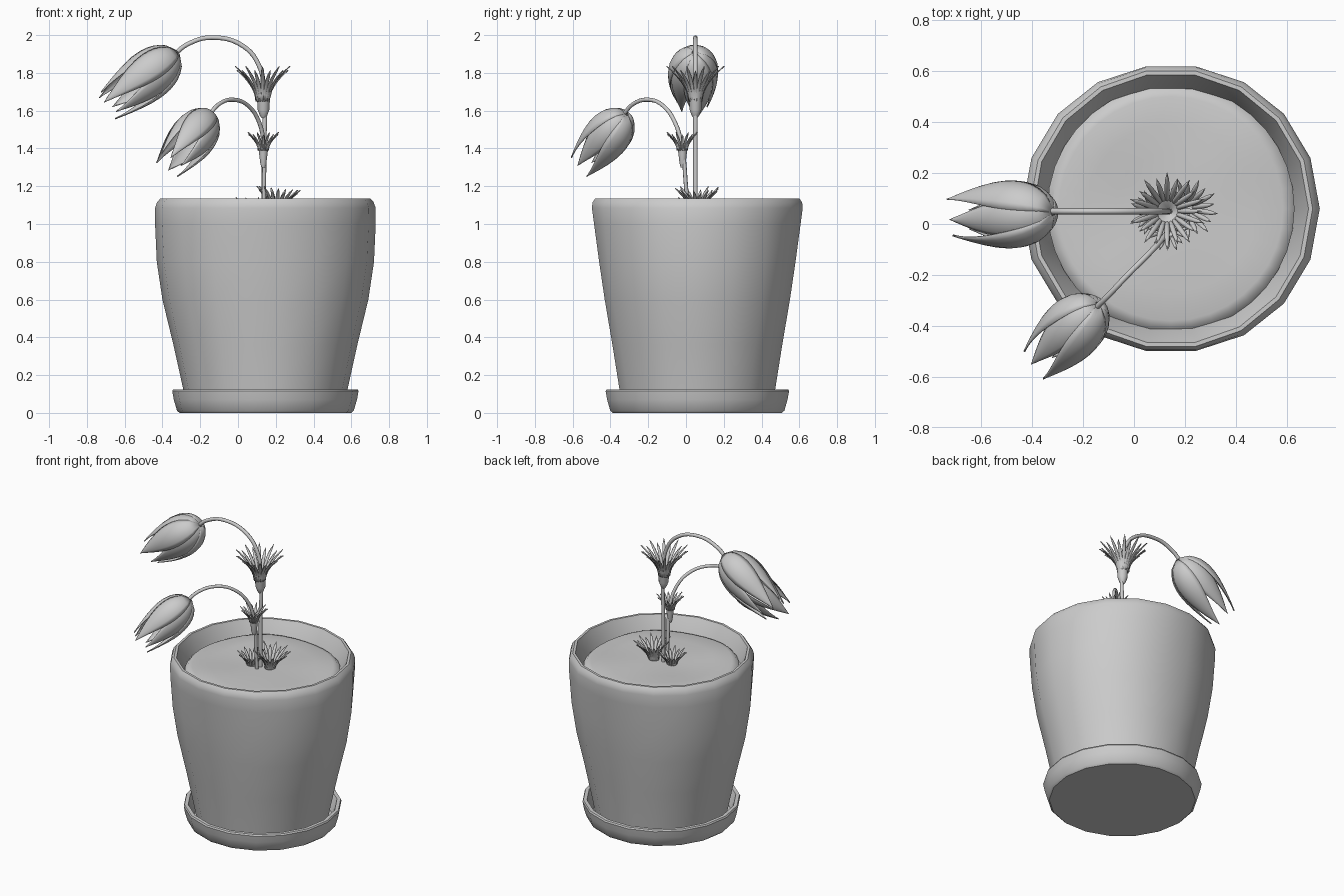
import bpy, bmesh, math
from math import sin, cos, pi, radians
from mathutils import Vector, Matrix

cube = bpy.data.objects.get("Cube")
if cube:
    bpy.data.objects.remove(cube)

# One plain clay grey for everything
clay = bpy.data.materials.new("clay_grey")
clay.use_nodes = True
GREY = (0.6, 0.6, 0.6, 1)
clay.diffuse_color = GREY
clay.node_tree.nodes["Principled BSDF"].inputs["Base Color"].default_value = GREY

POT = Vector((0.145, 0.06, 0))


def finish(name, bm, matrix, angle=35, solid=True):
    """Clean up a bmesh, shade it and link it as a named object."""
    bmesh.ops.remove_doubles(bm, verts=bm.verts, dist=0.0002)
    if solid:
        bmesh.ops.recalc_face_normals(bm, faces=bm.faces)
    mesh = bpy.data.meshes.new(name)
    bm.to_mesh(mesh)
    bm.free()
    mesh.shade_smooth()
    mesh.set_sharp_from_angle(angle=radians(angle))
    mesh.materials.append(clay)
    obj = bpy.data.objects.new(name, mesh)
    obj.matrix_world = matrix
    bpy.context.collection.objects.link(obj)
    return obj


def add_grid(bm, rows, loop=False):
    """Skin rows of points with quads."""
    verts = [[bm.verts.new(p) for p in row] for row in rows]
    n = len(rows[0])
    for a, b in zip(verts, verts[1:]):
        for j in range(n if loop else n - 1):
            k = (j + 1) % n
            bm.faces.new((a[j], a[k], b[k], b[j]))


def lathe(name, profile, matrix, sides=18, bulge=None, wave=None):
    """Spin (radius, height) pairs round z, with optional bulge and waves."""
    rows = []
    for r, z in profile:
        row = []
        for i in range(sides):
            a = 2 * pi * i / sides
            s = r + (bulge(z) * abs(cos(a)) if bulge and r else 0)
            x, y = s * cos(a), s * sin(a)
            row.append((x, y, z + (wave(x, y) if wave else 0)))
        rows.append(row)
    bm = bmesh.new()
    add_grid(bm, rows, loop=True)
    return finish(name, bm, matrix)


def interp(points, t):
    """Smoothly read a value from (position, value) pairs."""
    for (a, va), (b, vb) in zip(points, points[1:]):
        if t <= b:
            return va + (vb - va) * (t - a) / (b - a)
    return points[-1][1]


def aim(position, axis):
    return Matrix.Translation(position) @ Vector(axis).to_track_quat('Z', 'Y').to_matrix().to_4x4()


def thicken(obj, amount):
    mod = obj.modifiers.new("thickness", 'SOLIDIFY')
    mod.thickness = amount
    mod.offset = 0


def fan(name, position, height, spread, count, base=0.025, width=0.012, axis=(0, 0, 1)):
    """Ring of slim leaves flaring up and out."""
    bm = bmesh.new()
    for i in range(count):
        a = 2 * pi * i / count
        out, side = Vector((cos(a), sin(a), 0)), Vector((-sin(a), cos(a), 0))
        size = 1 if i % 2 else 0.88
        rows = []
        for k in range(8):
            t = k / 7
            r = base + (spread * size - base) * t ** 1.6
            half = width * (0.45 + 0.8 * t) * (1 - t ** 4)
            mid = out * r + Vector((0, 0, height * size * t ** 0.85))
            rows.append([mid + side * half * v + out * 0.004 * abs(v) for v in (-1, 0, 1)])
        add_grid(bm, rows)
    thicken(finish(name, bm, aim(position, axis), 60, False), 0.004)


def flower(name, position, axis, length, radius, spin):
    """Drooping bud of six overlapping pointed petals."""
    bowl = [(0, 0.1), (0.04, 0.45), (0.1, 0.67), (0.2, 0.88), (0.3, 0.98), (0.42, 1.02),
            (0.55, 0.99), (0.7, 0.9), (0.85, 0.78), (1, 0.64)]
    bm = bmesh.new()
    for i in range(6):
        inner = i % 2
        reach = length * (0.95 if inner else 1)
        rows = []
        for k in range(17):
            u = k / 16
            half = radians(42) * (1 - u ** 2.2)
            row = []
            for j in range(7):
                v = j / 3 - 1
                a = spin + i * pi / 3 + v * half
                r = radius * interp(bowl, u) * (0.93 if inner else 1) * (1 - 0.05 * v * v)
                row.append((r * cos(a), r * sin(a), reach * u))
            rows.append(row)
        add_grid(bm, rows)
    thicken(finish(name, bm, aim(position, axis), 60, False), 0.004)


def stem(name, points, radius):
    curve = bpy.data.curves.new(name, 'CURVE')
    curve.dimensions = '3D'
    curve.bevel_depth = radius
    curve.bevel_resolution = 2
    curve.resolution_u = 6
    curve.use_fill_caps = True
    spline = curve.splines.new('BEZIER')
    spline.bezier_points.add(len(points) - 1)
    for bp, p in zip(spline.bezier_points, points):
        bp.co = p
        bp.handle_left_type = bp.handle_right_type = 'AUTO'
    curve.materials.append(clay)
    bpy.context.collection.objects.link(bpy.data.objects.new(name, curve))


# Saucer
place = Matrix.Translation(POT)
lathe("saucer", [(0, 0), (0.455, 0), (0.468, 0.012), (0.485, 0.07), (0.493, 0.115), (0.488, 0.125),
                 (0.465, 0.125), (0.455, 0.1), (0.43, 0.035), (0, 0.035)], place)

# Pot: straight taper front to back, fuller towards the sides
fullness = [(0.035, 0.015), (0.13, 0.02), (0.35, 0.036), (0.6, 0.057), (0.8, 0.057),
            (1, 0.035), (1.09, 0.02), (1.13, 0.008)]
lathe("pot", [(0, 0.035), (0.402, 0.035), (0.416, 0.13), (0.45, 0.36), (0.488, 0.6), (0.518, 0.8),
              (0.549, 1.0), (0.563, 1.085), (0.561, 1.115), (0.548, 1.135), (0.532, 1.135),
              (0.52, 1.115), (0.475, 1.04), (0.44, 0.95), (0, 0.95)],
      place, bulge=lambda z: interp(fullness, z))

# Soil with gentle waves
lathe("soil", [(0.485, 1.03), (0.465, 1.053), (0.44, 1.06), (0.33, 1.063), (0.22, 1.06), (0.11, 1.053), (0, 1.05)],
      place, sides=36, wave=lambda x, y: 0.008 * sin(9 * x + 1) * cos(8 * y))

# Tall stem, its leaf collar and flower
stem("tall_stem", [(0.137, 0.05, 1.03), (0.137, 0.05, 1.35), (0.137, 0.05, 1.7), (0.115, 0.05, 1.83),
                   (0.03, 0.05, 1.94), (-0.14, 0.05, 1.987), (-0.27, 0.05, 1.95), (-0.335, 0.05, 1.9)], 0.012)
lathe("tall_collar_cup", [(0.01, 1.56), (0.02, 1.575), (0.031, 1.605), (0.034, 1.66), (0.045, 1.7),
                          (0.03, 1.69), (0.01, 1.67)], Matrix.Translation((0.135, 0.05, 0)), 12)
fan("tall_collar_leaves", (0.13, 0.05, 1.65), 0.185, 0.15, 20, base=0.032)
flower("tall_flower", (-0.318, 0.045, 1.908), (-0.8, -0.02, -0.6), 0.475, 0.134, 0.3)

# Short stem, its leaf collar and flower
stem("short_stem", [(0.137, 0.012, 1.03), (0.137, 0.0, 1.2), (0.137, -0.02, 1.4), (0.115, -0.055, 1.53),
                    (0.055, -0.12, 1.625), (-0.025, -0.2, 1.658), (-0.1, -0.28, 1.635),
                    (-0.155, -0.335, 1.575)], 0.011)
lathe("short_collar_cup", [(0.01, 1.3), (0.016, 1.32), (0.022, 1.37), (0.026, 1.4), (0.032, 1.42), (0.01, 1.41)],
      Matrix.Translation((0.134, -0.018, 0)), 12)
fan("short_collar_leaves", (0.134, -0.02, 1.39), 0.095, 0.085, 16, base=0.024, width=0.008)
flower("short_flower", (-0.14, -0.315, 1.582), (-0.235, -0.235, -0.28), 0.425, 0.122, 0.8)

# Leaf rosettes on the soil
fan("right_ground_rosette", (0.2, 0.06, 1.045), 0.145, 0.115, 18, axis=(0.1, 0, 1))
fan("left_ground_rosette", (0.075, 0.045, 1.04), 0.1, 0.09, 16, width=0.01)
